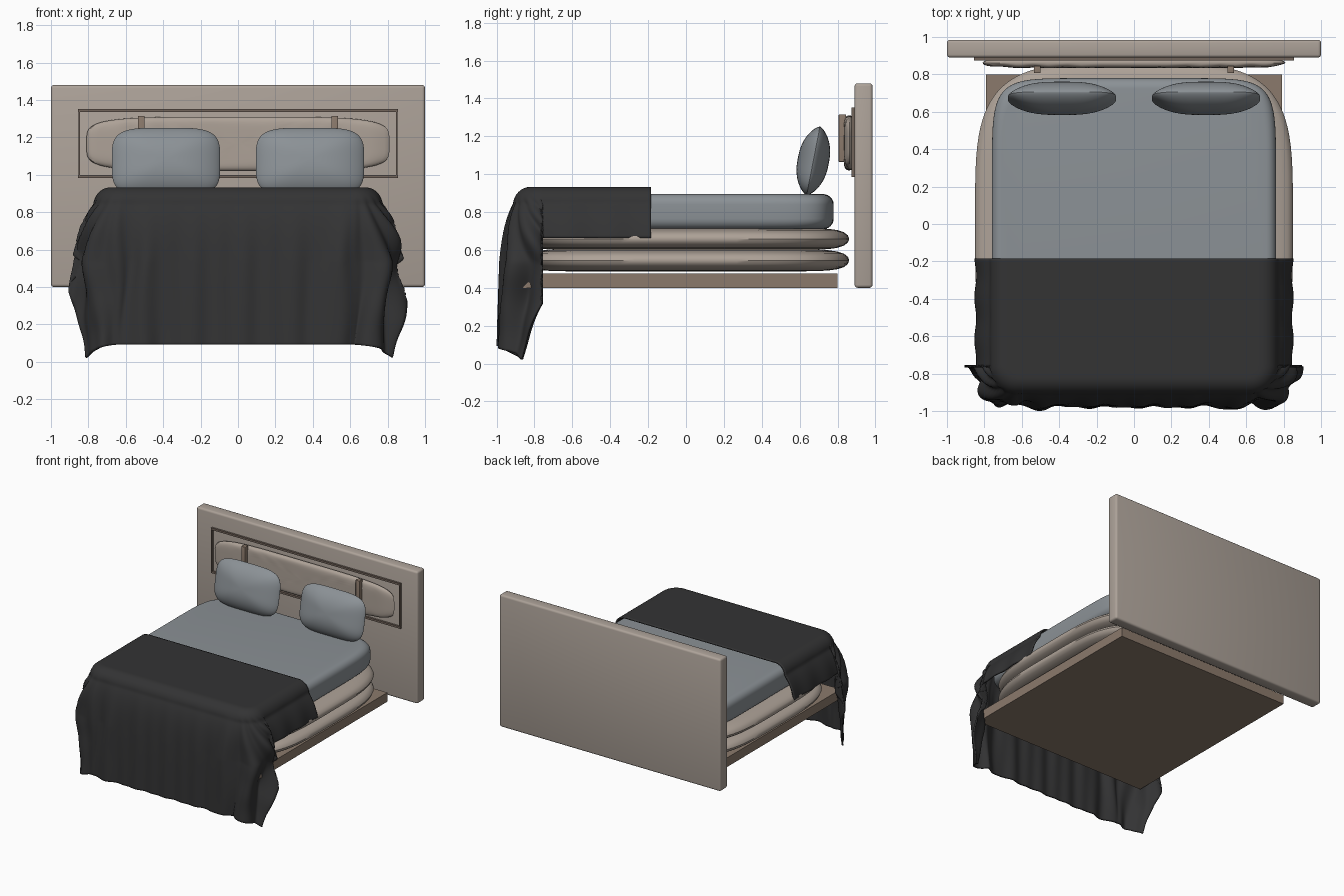
import bpy, bmesh, math
from math import sin, cos, pi, exp, atan2, hypot

if "Cube" in bpy.data.objects:
    bpy.data.objects.remove(bpy.data.objects["Cube"])


def material(name, r, g, b):
    m = bpy.data.materials.new(name)
    m.diffuse_color = (r, g, b, 1)
    m.use_nodes = True
    m.node_tree.nodes["Principled BSDF"].inputs["Base Color"].default_value = m.diffuse_color
    return m


TAUPE = material("taupe_board", 0.42, 0.365, 0.32)
LINEN = material("beige_linen", 0.42, 0.36, 0.31)
WOOD = material("brown_wood", 0.26, 0.195, 0.15)
TRIM = material("dark_trim", 0.17, 0.13, 0.105)
GREY = material("grey_sheet", 0.26, 0.285, 0.305)
CHARCOAL = material("charcoal_blanket", 0.033, 0.033, 0.034)


def finish(name, bm, mat, angle=40):
    bmesh.ops.recalc_face_normals(bm, faces=bm.faces)
    me = bpy.data.meshes.new(name)
    bm.to_mesh(me)
    bm.free()
    me.materials.append(mat)
    ob = bpy.data.objects.new(name, me)
    bpy.context.collection.objects.link(ob)
    bpy.ops.object.select_all(action='DESELECT')
    ob.select_set(True)
    bpy.context.view_layer.objects.active = ob
    bpy.ops.object.shade_smooth_by_angle(angle=math.radians(angle))
    return ob


def box(name, mat, x0, x1, y0, y1, z0, z1, bevel=0.0):
    bm = bmesh.new()
    bmesh.ops.create_cube(bm, size=1)
    for v in bm.verts:
        v.co.x = x0 + (v.co.x + 0.5) * (x1 - x0)
        v.co.y = y0 + (v.co.y + 0.5) * (y1 - y0)
        v.co.z = z0 + (v.co.z + 0.5) * (z1 - z0)
    if bevel:
        bmesh.ops.bevel(bm, geom=bm.edges[:], offset=bevel, segments=3,
                        profile=0.5, affect='EDGES')
    return finish(name, bm, mat)


def loft(name, mat, hx, hy, n, rings, seg=96, ripple=0.0):
    """Stack of superellipse rings; rings = (inset fraction scale, height)."""
    bm = bmesh.new()
    rows = []
    for s, z in rings:
        row = []
        for i in range(seg):
            t = 2 * pi * (i + 0.5) / seg
            c, k = cos(t), sin(t)
            x = hx * s * math.copysign(abs(c) ** (2 / n), c)
            y = hy * s * math.copysign(abs(k) ** (2 / n), k)
            row.append(bm.verts.new((x, y, z + ripple * s * sin(x * 38) * (z > 0))))
        rows.append(row)
    for a, b in zip(rows, rows[1:]):
        for i in range(seg):
            j = (i + 1) % seg
            bm.faces.new((a[i], a[j], b[j], b[i]))
    bm.faces.new(rows[0])
    bm.faces.new(rows[-1])
    return finish(name, bm, mat)


def puff(h, p, q, steps=12, smin=0.05):
    """Cushion profile: bottom centre, out to the rim, back to top centre."""
    ss = [smin + (1 - smin) * sin(pi / 2 * i / steps) for i in range(steps + 1)]
    hs = [h * max(0.0, 1 - s ** p) ** q for s in ss]
    low = [(s, -z) for s, z in zip(ss, hs)]
    top = [(s, z) for s, z in zip(ss[:-1], hs[:-1])]
    return low + top[::-1]


# headboard and base platform
box("headboard", TAUPE, -1, 1, 0.89, 0.985, 0.40, 1.48, 0.016)
box("base_platform", WOOD, -0.79, 0.79, -0.87, 0.80, 0.40, 0.475)

# two soft cushions under the mattress
for name, z in (("lower_cushion", 0.545), ("upper_cushion", 0.658)):
    ob = loft(name, LINEN, 0.85, 0.862, 4, puff(0.058, 14, 0.5))
    ob.location.z = z

# mattress with rounded rims
r = 0.055
prof = [(1 - r * (1 - cos(a)) / 0.8, 0.71 + r * (1 - sin(a)))
        for a in [pi / 2 * (1 - i / 6) for i in range(7)]]
prof += [(s, 1.605 - z) for s, z in prof[::-1]]
mattress = loft("mattress", GREY, 0.76, 0.825, 8, prof)
mattress.location.y = -0.045

# upright pillows, leaning towards the headboard
for side, x in (("left", -0.385), ("right", 0.385)):
    ob = loft(side + "_pillow", GREY, 0.29, 0.185, 4, puff(0.083, 2.4, 0.75))
    ob.location = (x, 0.672, 1.07)
    ob.rotation_euler = (pi / 2 - math.radians(11), 0, 0)

# headboard bolster cushion and its straps
bolster = loft("headboard_bolster", LINEN, 0.81, 0.145, 4.5, puff(0.027, 10, 0.5),
               ripple=0.003)
bolster.location = (0, 0.862, 1.165)
bolster.rotation_euler = (pi / 2, 0, 0)
for side, x in (("left", -0.517), ("right", 0.517)):
    box(side + "_strap", WOOD, x - 0.018, x + 0.018, 0.806, 0.845, 1.065, 1.315, 0.003)

# thin trim frame around the bolster
for name, z in (("top_trim", 1.345), ("bottom_trim", 0.992)):
    box(name, TRIM, -0.855, 0.855, 0.874, 0.892, z - 0.008, z + 0.008)
for side, x in (("left", -0.85), ("right", 0.85)):
    box(side + "_trim", TRIM, x - 0.004, x + 0.004, 0.874, 0.892, 0.99, 1.345)


# blanket draped over the foot of the bed
CX, CY, TOP = 0.62, -0.76, 0.927
FLAT, BEND = 0.06, 0.085


def drape(a, b):
    qx, qy = max(-CX, min(CX, a)), max(CY, b)
    dx, dy = a - qx, qy - b
    d = hypot(dx, dy)
    if d < 1e-6:
        return a, b, TOP
    th = atan2(abs(dx), dy)              # 0 = foot end, pi/2 = long side
    arc = BEND * pi / 2
    if d < FLAT:
        h, drop = d, 0.0
    elif d < FLAT + arc:
        t = (d - FLAT) / BEND
        h, drop = FLAT + BEND * sin(t), BEND * (1 - cos(t))
    else:
        e = d - FLAT - arc
        h, drop = FLAT + BEND, BEND + e * 0.985
        h += (0.055 + 0.04 * sin(th)) * (1 - exp(-e / 0.12)) + 0.02 * e
    w = max(0.0, min(1.0, (drop - 0.04) / 0.35))
    corner = sin(2 * th) ** 0.5 if 0 < th < pi / 2 else 0.0
    th2 = min(pi / 2, th * (1 + 1.9 * w))
    edge = max(0.0, min(1.0, (abs(a) - 0.3) / 0.3))
    h += w * corner * 0.035 * sin(20 * th + (1.5 if a > 0 else 0.3) + 3 * drop)
    h += w * cos(th) * ((0.004 + 0.016 * edge) * sin(25 * a + 2 * drop)
                        + 0.004 * sin(47 * a))
    h += w * sin(th) * 0.008 * sin(28 * b)
    sway = w * 0.012 * edge * sin(9 * drop + 14 * a)
    x = qx + math.copysign(h * sin(th2), dx) + sway * cos(th)
    return x, qy - h * cos(th2), max(0.005, TOP - drop)


NA, NB = 150, 120
A, B0, B1 = 0.995, -0.185, -1.715
bm = bmesh.new()
grid = [[bm.verts.new(drape(-A + 2 * A * i / NA, B0 + (B1 - B0) * j / NB))
         for i in range(NA + 1)] for j in range(NB + 1)]
for j in range(NB):
    for i in range(NA):
        bm.faces.new((grid[j][i], grid[j + 1][i], grid[j + 1][i + 1], grid[j][i + 1]))
blanket = finish("blanket", bm, CHARCOAL, 80)
sol = blanket.modifiers.new("thickness", 'SOLIDIFY')
sol.thickness = 0.012
sol.offset = 0
